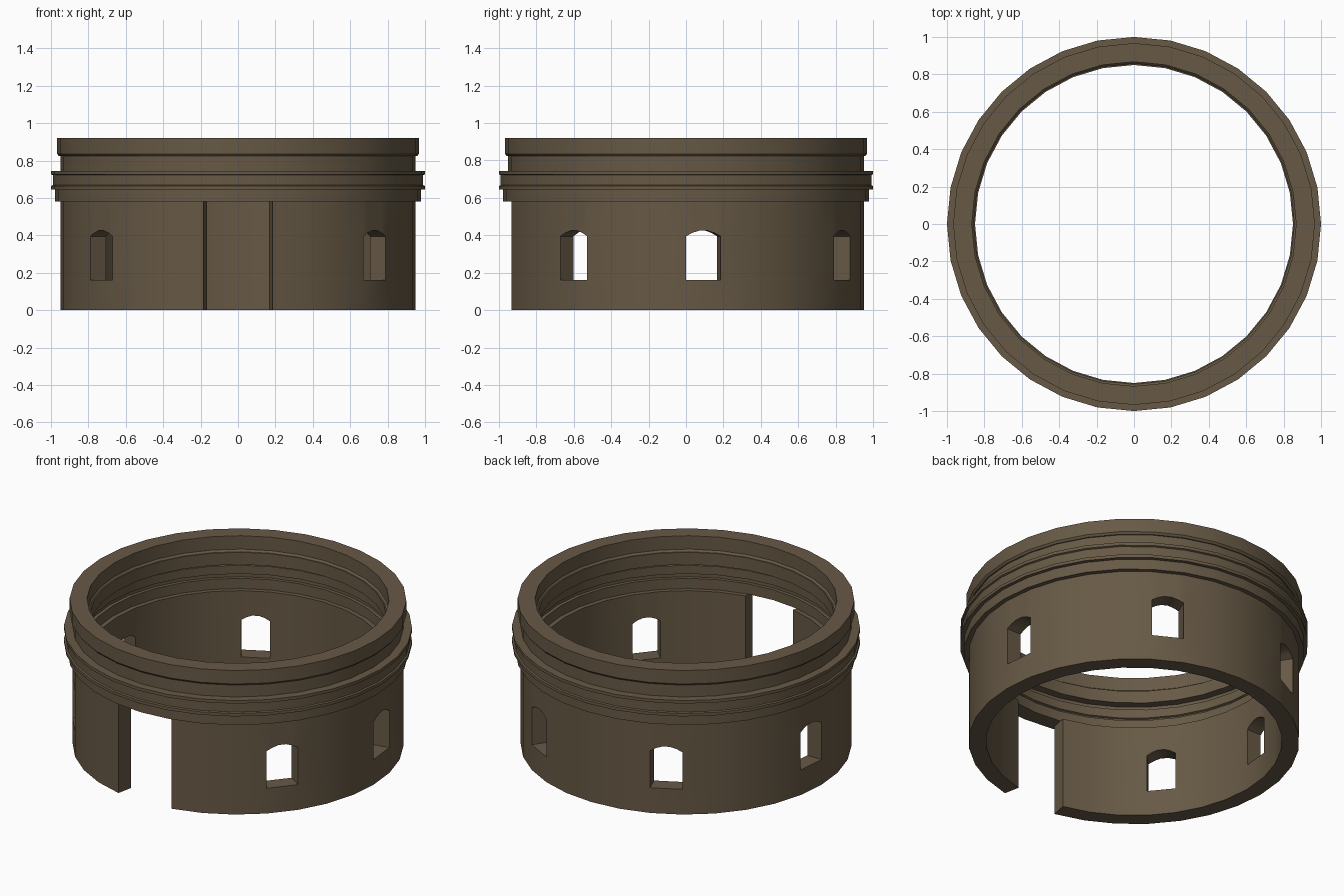
import bpy, bmesh, math

if "Cube" in bpy.data.objects:
    bpy.data.objects.remove(bpy.data.objects["Cube"])

N = 32                      # sides of the round tower
STEP = 2 * math.pi / N
R_OUT, R_IN, WALL_H = 0.95, 0.85, 0.58

stone = bpy.data.materials.new("brown_stone")
stone.diffuse_color = (0.135, 0.1, 0.06, 1)
stone.use_nodes = True
stone.node_tree.nodes["Principled BSDF"].inputs["Base Color"].default_value = stone.diffuse_color


def finish(bm, name):
    bmesh.ops.recalc_face_normals(bm, faces=bm.faces)
    me = bpy.data.meshes.new(name)
    bm.to_mesh(me)
    bm.free()
    ob = bpy.data.objects.new(name, me)
    bpy.context.collection.objects.link(ob)
    me.materials.append(stone)
    bpy.ops.object.select_all(action='DESELECT')
    ob.select_set(True)
    bpy.context.view_layer.objects.active = ob
    bpy.ops.object.shade_smooth_by_angle(angle=math.radians(30))
    return ob


# Lower wall: outer sheet with door gap and arched windows, then given thickness
SILL, SPRING = 0.16, 0.395
ARCH = [(0, SPRING), (0.18, 0.413), (0.38, 0.425), (0.62, 0.425), (0.82, 0.413), (1, SPRING)]
WINDOWS = {0, 5, 10, 15, 19, 28}
DOOR = {23, 24}

bm = bmesh.new()


def panel(seg, outline):
    a, b = seg * STEP, (seg + 1) * STEP
    vs = []
    for u, z in outline:
        x = R_OUT * ((1 - u) * math.cos(a) + u * math.cos(b))
        y = R_OUT * ((1 - u) * math.sin(a) + u * math.sin(b))
        vs.append(bm.verts.new((x, y, z)))
    bm.faces.new(vs)


def rect(seg, z0, z1):
    panel(seg, [(0, z0), (1, z0), (1, z1), (0, z1)])


for s in range(N):
    if s in DOOR:
        continue
    rect(s, 0, SILL)
    if s in WINDOWS:
        for (u0, z0), (u1, z1) in zip(ARCH, ARCH[1:]):
            panel(s, [(u0, z0), (u1, z1), (u1, WALL_H), (u0, WALL_H)])
    else:
        rect(s, SILL, SPRING)
        rect(s, SPRING, WALL_H)
bmesh.ops.remove_doubles(bm, verts=bm.verts, dist=1e-5)

# inner sheet and the reveals joining both sheets
rim = [e.verts[:] for e in bm.edges if e.is_boundary]
outer_faces = bm.faces[:]
k = R_IN / R_OUT
inner = {v: bm.verts.new((v.co.x * k, v.co.y * k, v.co.z)) for v in bm.verts[:]}
for f in outer_faces:
    bm.faces.new([inner[v] for v in reversed(f.verts)])
for v, w in rim:
    bm.faces.new([v, w, inner[w], inner[v]])
finish(bm, "lower_wall")

# Upper ring: stepped mouldings of even thickness turned around the axis
outer = [(0.978, 0.58), (0.978, 0.645), (1.0, 0.645), (1.0, 0.664), (0.99, 0.668),
         (0.99, 0.722), (1.0, 0.726), (1.0, 0.745), (0.95, 0.745), (0.95, 0.823),
         (0.957, 0.823), (0.967, 0.835), (0.967, 0.92)]
profile = outer + [(r - 0.1, z) for r, z in reversed(outer)]
bm = bmesh.new()
rings = [[bm.verts.new((r * math.cos(i * STEP), r * math.sin(i * STEP), z)) for r, z in profile]
         for i in range(N)]
P = len(profile)
for i in range(N):
    a, b = rings[i], rings[(i + 1) % N]
    for j in range(P):
        bm.faces.new([a[j], b[j], b[(j + 1) % P], a[(j + 1) % P]])
finish(bm, "upper_ring")
